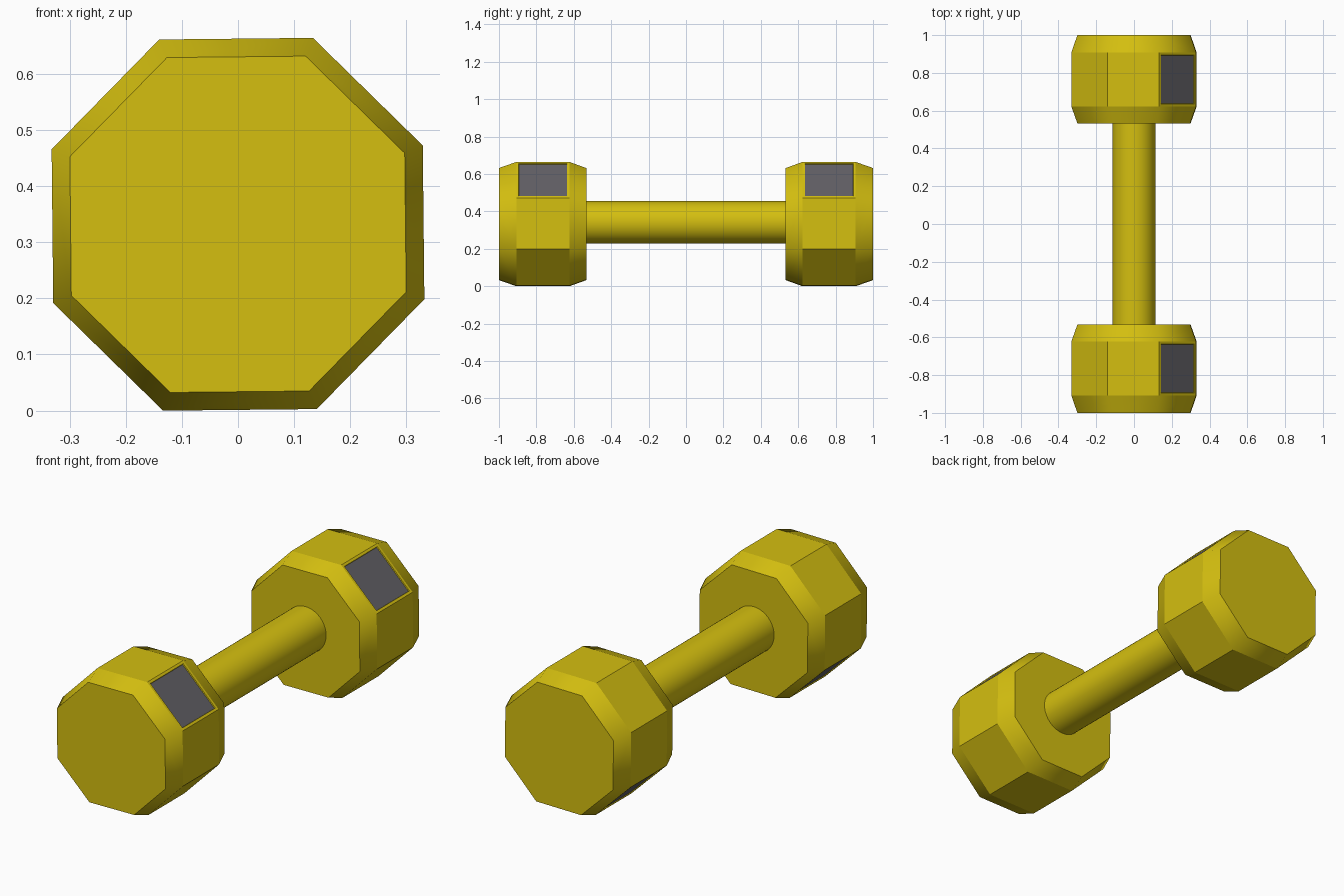
import bpy, bmesh, math
from mathutils import Vector

if "Cube" in bpy.data.objects:
    bpy.data.objects.remove(bpy.data.objects["Cube"])

CZ = 0.332                       # height of the bar axis
TWIST = math.radians(23.1)       # slight roll of the octagonal heads


def material(name, rgb):
    m = bpy.data.materials.new(name)
    m.diffuse_color = (*rgb, 1)
    m.use_nodes = True
    m.node_tree.nodes["Principled BSDF"].inputs["Base Color"].default_value = m.diffuse_color
    return m


yellow = material("yellow", (0.66, 0.52, 0.005))
grey = material("dark grey", (0.12, 0.115, 0.13))


def finish(bm, name, mats):
    bmesh.ops.recalc_face_normals(bm, faces=bm.faces)
    mesh = bpy.data.meshes.new(name)
    bm.to_mesh(mesh)
    bm.free()
    for m in mats:
        mesh.materials.append(m)
    ob = bpy.data.objects.new(name, mesh)
    bpy.context.collection.objects.link(ob)
    return ob


def loft(bm, rings, n, twist, cz):
    """Rings of n points around the y axis, given as (y, radius)."""
    loops = []
    for y, r in rings:
        loops.append([bm.verts.new((r * math.cos(twist + i * math.tau / n), y,
                                    cz + r * math.sin(twist + i * math.tau / n)))
                      for i in range(n)])
    bands = []
    for a, b in zip(loops, loops[1:]):
        bands.append([bm.faces.new((a[i], a[(i + 1) % n], b[(i + 1) % n], b[i]))
                      for i in range(n)])
    return loops, bands


def head(name, side):
    bm = bmesh.new()
    rings = [(side * y, r) for y, r in
             ((0.533, 0.323), (0.623, 0.358), (0.907, 0.358), (1.0, 0.323))]
    loops, bands = loft(bm, rings, 8, TWIST, CZ)
    bm.faces.new(loops[0])
    bm.faces.new(loops[-1])
    bmesh.ops.recalc_face_normals(bm, faces=bm.faces)
    # chamfers shade smoothly around the head, all ring edges stay sharp
    for f in bands[0] + bands[2]:
        f.smooth = True
    for loop in loops:
        for i in range(8):
            bm.edges.get((loop[i], loop[(i + 1) % 8])).smooth = False
    # recessed grey label panels on two opposite sides
    for f in (bands[1][0], bands[1][4]):
        bmesh.ops.inset_individual(bm, faces=[f], thickness=0.018, depth=0)
        bmesh.ops.inset_individual(bm, faces=[f], thickness=0.002, depth=-0.005)
        f.material_index = 1
    return finish(bm, name, [yellow, grey])


head("front_head", -1)
head("back_head", 1)

# round handle
bm = bmesh.new()
_, bands = loft(bm, [(-0.535, 0.1135), (0.535, 0.1135)], 48, 0, 0.342)
for f in bands[0]:
    f.smooth = True
finish(bm, "handle", [yellow])
